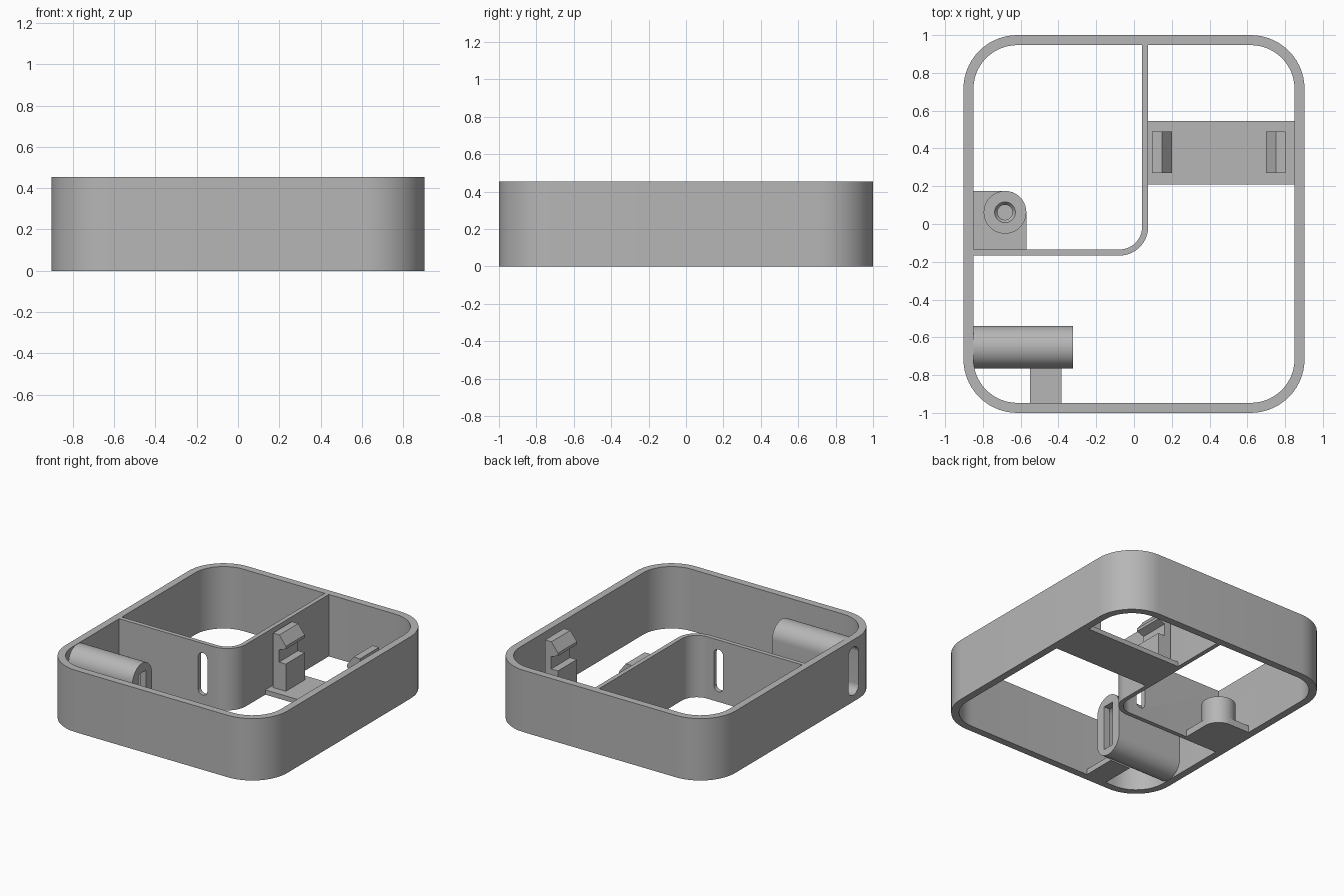
import bpy, bmesh, math

if "Cube" in bpy.data.objects:
    bpy.data.objects.remove(bpy.data.objects["Cube"])

H = 0.455          # height of the case
grey = bpy.data.materials.new("grey plastic")
grey.diffuse_color = (0.47, 0.47, 0.47, 1)
grey.use_nodes = True
grey.node_tree.nodes["Principled BSDF"].inputs["Base Color"].default_value = grey.diffuse_color


def finish(name, bm):
    bmesh.ops.recalc_face_normals(bm, faces=bm.faces[:])
    mesh = bpy.data.meshes.new(name)
    bm.to_mesh(mesh)
    bm.free()
    mesh.materials.append(grey)
    ob = bpy.data.objects.new(name, mesh)
    bpy.context.collection.objects.link(ob)
    return ob


def place(axis, u, v, w):
    """Put profile point (u, v) at depth w along the given axis."""
    return {"x": (w, u, v), "y": (u, w, v), "z": (u, v, w)}[axis]


def prism(name, pts, axis, a, b):
    bm = bmesh.new()
    lo = [bm.verts.new(place(axis, u, v, a)) for u, v in pts]
    hi = [bm.verts.new(place(axis, u, v, b)) for u, v in pts]
    bm.faces.new(lo)
    bm.faces.new(hi)
    n = len(pts)
    for i in range(n):
        j = (i + 1) % n
        bm.faces.new((lo[i], lo[j], hi[j], hi[i]))
    return finish(name, bm)


def box(name, x0, x1, y0, y1, z0, z1):
    return prism(name, [(x0, y0), (x1, y0), (x1, y1), (x0, y1)], "z", z0, z1)


def arc(cx, cy, r, a0, a1, n=14):
    return [(cx + r * math.cos(math.radians(a0 + (a1 - a0) * i / n)),
             cy + r * math.sin(math.radians(a0 + (a1 - a0) * i / n))) for i in range(n + 1)]


def rounded(cx, cy, hx, hy, r):
    """Rounded rectangle outline; the corners merge into a stadium when r nears hx."""
    pts = []
    for k, (sx, sy) in enumerate([(1, 1), (-1, 1), (-1, -1), (1, -1)]):
        pts += arc(cx + sx * (hx - r), cy + sy * (hy - r), r, 90 * k, 90 * k + 90)
    return pts


def cut(ob, *cutters):
    for c in cutters:
        m = ob.modifiers.new("cut", "BOOLEAN")
        m.operation, m.solver, m.object = "DIFFERENCE", "EXACT", c
    dg = bpy.context.evaluated_depsgraph_get()
    mesh = bpy.data.meshes.new_from_object(ob.evaluated_get(dg))
    ob.modifiers.clear()
    ob.data = mesh


# Outer wall: open rounded frame
bm = bmesh.new()
loops = []
for hx, hy, r in [(0.903, 1.0, 0.285), (0.85, 0.947, 0.232)]:
    for z in (0, H):
        loops.append([bm.verts.new((x, y, z)) for x, y in rounded(0, 0, hx, hy, r)])
n = len(loops[0])
for a, b in [(0, 1), (1, 3), (3, 2), (2, 0)]:
    for i in range(n):
        j = (i + 1) % n
        bm.faces.new((loops[a][i], loops[a][j], loops[b][j], loops[b][i]))
wall = finish("outer_wall", bm)

# L-shaped inner divider with a rounded corner
path = ([(-0.87, -0.167)] + arc(-0.077, -0.015, 0.152, -90, 0) + [(0.075, 0.96), (0.043, 0.96)]
        + arc(-0.077, -0.015, 0.12, 0, -90) + [(-0.87, -0.135)])
divider = prism("divider", path, "z", 0, H)

# Side port housing with rounded top and bottom
housing = prism("port_housing", rounded(-0.652, 0.2275, 0.1125, 0.2265, 0.112), "x", -0.88, -0.323)

# Openings: port in the side wall, its narrow window, and the divider slot
port = prism("port_cutter", rounded(-0.655, 0.225, 0.06, 0.177, 0.0595), "x", -1.0, -0.37)
window = box("window_cutter", -0.45, -0.2, -0.694, -0.61, 0.058, 0.385)
slot = prism("slot_cutter", rounded(-0.17, 0.23, 0.037, 0.155, 0.0365), "y", -0.3, 0)
cut(wall, port)
cut(housing, port, window)
cut(divider, slot)
for c in (port, window, slot):
    bpy.data.objects.remove(c)

# Small floor bracket tying the housing to the front wall
box("housing_bracket", -0.55, -0.385, -0.96, -0.70, 0.0, 0.04)

# Screw boss: base plate with a rounded corner, post with a blind tapered hole
prism("boss_plate", [(-0.87, -0.15), (-0.57, -0.15)] + arc(-0.683, 0.062, 0.113, 0, 90)
      + [(-0.87, 0.175)], "z", 0, 0.05)
bm = bmesh.new()
rings = []
for r, z in [(0.113, 0.002), (0.113, 0.20), (0.055, 0.20), (0.04, 0.18), (0.04, 0.06)]:
    rings.append([bm.verts.new((x, y, z)) for x, y in arc(-0.683, 0.062, r, 0, 360, 40)[:-1]])
for a, b in zip(rings, rings[1:]):
    for i in range(40):
        j = (i + 1) % 40
        bm.faces.new((a[i], a[j], b[j], b[i]))
bm.faces.new(rings[0])
bm.faces.new(rings[-1])
finish("screw_boss", bm)

# Floor strip with a mirrored pair of snap clips
box("clip_strip", 0.06, 0.87, 0.21, 0.545, 0.0, 0.035)
clip = [(0, 0.03), (0.105, 0.03), (0.105, 0.235), (0.05, 0.235), (0.05, 0.325),
        (0.105, 0.345), (0.105, 0.365), (0.052, 0.435), (0, 0.435)]
for name, x0, s in [("left_clip", 0.095, 1), ("right_clip", 0.803, -1)]:
    prism(name, [(x0 + s * u, v) for u, v in clip], "y", 0.27, 0.49)

# Smooth the curved faces, keep the edges sharp
for ob in bpy.context.collection.objects:
    ob.select_set(True)
    bpy.context.view_layer.objects.active = ob
bpy.ops.object.shade_smooth_by_angle(angle=math.radians(30))
